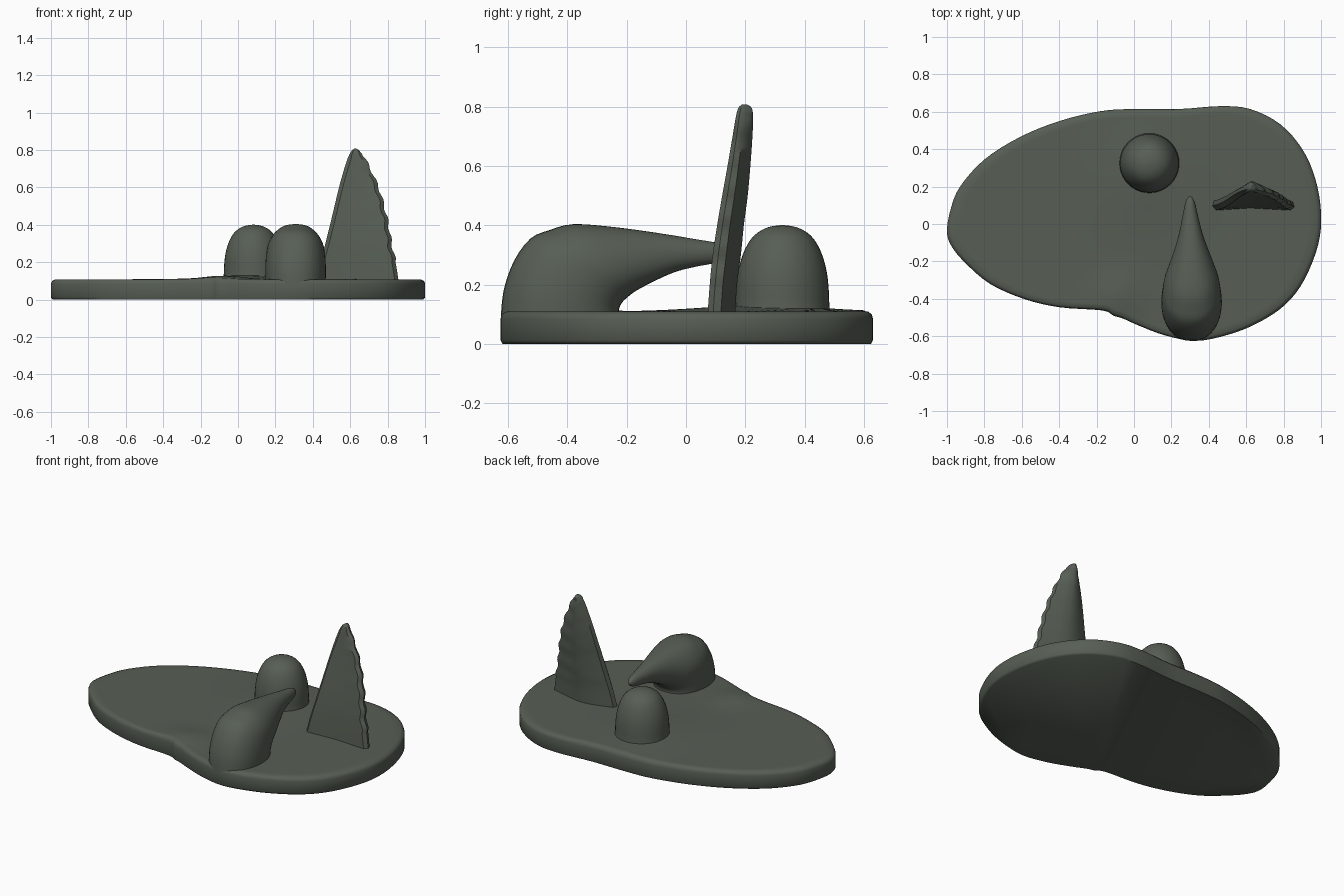
import bpy, bmesh, math
from mathutils import Vector

if "Cube" in bpy.data.objects:
    bpy.data.objects.remove(bpy.data.objects["Cube"])

mat = bpy.data.materials.new("dark grey green")
mat.diffuse_color = (0.095, 0.113, 0.09, 1)
mat.use_nodes = True
mat.node_tree.nodes["Principled BSDF"].inputs["Base Color"].default_value = mat.diffuse_color


def smooth_path(pts, steps, closed=False):
    """Catmull-Rom resampling of tuples of any length."""
    pts = [Vector(p) for p in pts]
    n = len(pts)
    get = (lambda i: pts[i % n]) if closed else (lambda i: pts[max(0, min(n - 1, i))])
    out = []
    for i in range(n if closed else n - 1):
        a, b, c, d = (get(i + k) for k in (-1, 0, 1, 2))
        for s in range(steps):
            t = s / steps
            out.append(0.5 * (2 * b + (c - a) * t + (2 * a - 5 * b + 4 * c - d) * t ** 2
                              + (3 * b - a - 3 * c + d) * t ** 3))
    if not closed:
        out.append(pts[-1])
    return out


def loft(name, rings, cap_start=False, cap_end=True, angle=50):
    """Skin a list of equal-length rings of 3D points."""
    bm = bmesh.new()
    vr = [[bm.verts.new(p) for p in r] for r in rings]
    n = len(vr[0])
    for a, b in zip(vr, vr[1:]):
        for i in range(n):
            j = (i + 1) % n
            bm.faces.new((a[i], a[j], b[j], b[i]))
    if cap_start:
        bm.faces.new(vr[0][::-1])
    if cap_end:
        bm.faces.new(vr[-1])
    bmesh.ops.recalc_face_normals(bm, faces=bm.faces)
    me = bpy.data.meshes.new(name)
    bm.to_mesh(me)
    bm.free()
    ob = bpy.data.objects.new(name, me)
    bpy.context.collection.objects.link(ob)
    me.materials.append(mat)
    bpy.ops.object.select_all(action='DESELECT')
    ob.select_set(True)
    bpy.context.view_layer.objects.active = ob
    bpy.ops.object.shade_smooth_by_angle(angle=math.radians(angle))
    return ob


# Base slab: freeform outline with a soft rim and a gently raised middle
outline = [(-1, -.04), (-.98, .08), (-.93, .2), (-.8, .345), (-.61, .465), (-.4, .55),
           (-.18, .603), (0, .615), (.245, .615), (.46, .63), (.62, .615), (.78, .535),
           (.9, .4), (.97, .24), (1, .06), (.985, -.11), (.91, -.3), (.81, -.43),
           (.67, -.525), (.51, -.59), (.33, -.625), (.165, -.595), (.03, -.545),
           (-.06, -.505), (-.11, -.49), (-.17, -.462), (-.4, -.445), (-.59, -.4),
           (-.77, -.32), (-.9, -.21), (-.975, -.12)]
edge = smooth_path(outline, 4, True)


def top_z(x, y):
    bump = 0.022 * math.exp(-((x - .05) / .25) ** 2 - ((y - .25) / .28) ** 2)
    ridge = 0.02 * math.exp(-((x + .08) / .14) ** 2 - ((y + .38) / .1) ** 2)
    return 0.109 + bump + ridge


rings = []
for scale, z in ((.99, 0), (1, .012), (1, .085), (.994, .1), (.975, None), (.93, None),
                 (.85, None), (.72, None), (.58, None), (.43, None), (.28, None),
                 (.14, None), (.03, None)):
    rings.append([(p.x * scale, p.y * scale, top_z(p.x * scale, p.y * scale) if z is None else z)
                  for p in edge])
loft("base_slab", rings, cap_start=True, angle=60)

# Round-topped post
N = 40
profile = smooth_path([(.163, .09), (.158, .14), (.155, .2), (.146, .26), (.126, .32),
                       (.095, .366), (.05, .393), (.003, .401)], 3)
loft("round_post", [[(.082 + r * math.cos(k * math.tau / N), .325 + r * math.sin(k * math.tau / N), z)
                     for k in range(N)] for r, z in profile])

# Curved horn: (outer y, outer z, inner y, inner z, half width, centre x)
horn = [(-.625, .08, -.225, .095, .160, .308), (-.615, .18, -.225, .12, .162, .308),
        (-.58, .28, -.215, .14, .160, .308), (-.525, .355, -.2, .155, .155, .308),
        (-.46, .384, -.175, .175, .147, .308), (-.38, .404, -.14, .195, .128, .308),
        (-.25, .395, -.09, .22, .098, .307), (-.1, .375, -.03, .245, .066, .304),
        (.04, .352, .04, .262, .042, .301), (.12, .337, .12, .278, .024, .3),
        (.15, .312, .15, .304, .004, .3)]


def soft(v):
    return math.copysign(abs(v) ** 0.85, v)


rings = []
for oy, oz, iy, iz, w, cx in smooth_path(horn, 3):
    ring = []
    for k in range(N):
        a = k * math.tau / N
        t = 0.5 + 0.5 * math.cos(a)
        ring.append((cx + w * soft(math.sin(a)), iy + (oy - iy) * t, iz + (oz - iz) * t))
    rings.append(ring)
loft("curved_horn", rings, angle=80)

# Tall leaning fin: (z, left x, right x, front y, back y), right edge slightly rippled
fin = [(.09, .415, .86, .072, .165), (.2, .44, .843, .08, .172), (.3, .467, .822, .09, .185),
       (.4, .492, .805, .105, .195), (.5, .516, .782, .122, .208), (.6, .54, .752, .14, .217),
       (.7, .568, .708, .157, .224), (.76, .588, .675, .167, .226), (.795, .607, .65, .176, .222),
       (.808, .623, .633, .19, .205)]
rings = []
for z, l, r, f, b in smooth_path(fin, 5):
    if .2 < z < .77:
        r += 0.006 * math.sin(z * 62)
    m = l + (r - l) * 0.46
    d, w = b - f, r - l
    c = min(.02, w * .2)
    # flat front, ridged back, rounded thin ends
    rings.append([(l + c, f, z), (m, f + .012 * min(1, w * 3), z), (r - c, f, z),
                  (r, f + d * .2, z), (r - c * .4, f + d * .48, z),
                  (m + w * .25, f + d * .82, z), (m + w * .08, b, z), (m - w * .08, b, z),
                  (m - w * .25, f + d * .82, z), (l + c * .4, f + d * .55, z), (l, f + d * .25, z)])
loft("tall_fin", rings, angle=40)
